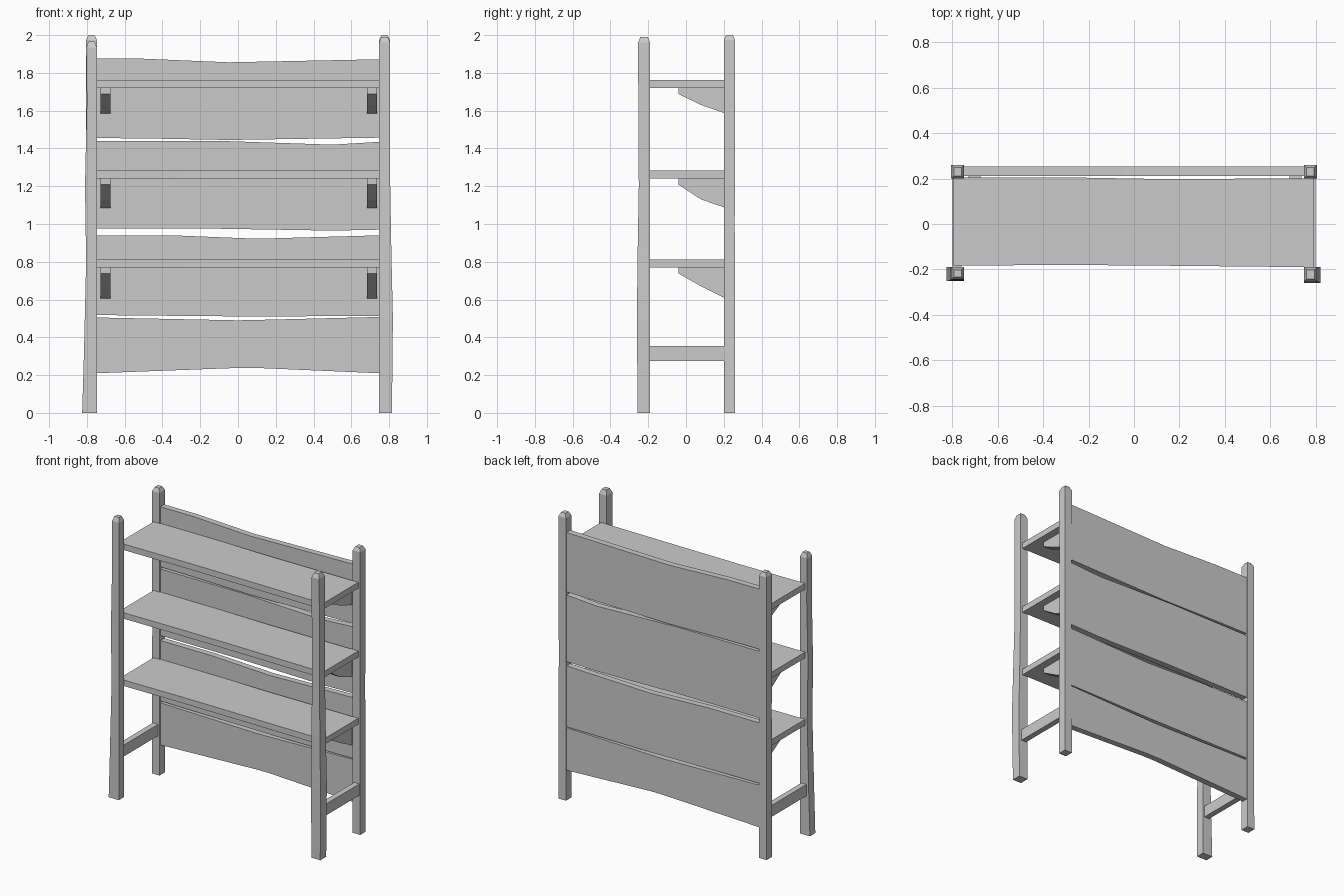
import bpy, bmesh

cube = bpy.data.objects.get("Cube")
if cube:
    bpy.data.objects.remove(cube)

wood = bpy.data.materials.new("grey_wood")
wood.use_nodes = True
GREY = (0.6, 0.6, 0.6, 1)
wood.diffuse_color = GREY
wood.node_tree.nodes["Principled BSDF"].inputs["Base Color"].default_value = GREY


def finish(name, bm):
    bmesh.ops.recalc_face_normals(bm, faces=bm.faces)
    mesh = bpy.data.meshes.new(name)
    bm.to_mesh(mesh)
    bm.free()
    mesh.materials.append(wood)
    bpy.context.collection.objects.link(bpy.data.objects.new(name, mesh))


def loft(name, rings):
    """Skin matching rings of points and cap both ends."""
    bm = bmesh.new()
    loops = [[bm.verts.new(p) for p in ring] for ring in rings]
    n = len(loops[0])
    for a, b in zip(loops, loops[1:]):
        for i in range(n):
            j = (i + 1) % n
            bm.faces.new((a[i], a[j], b[j], b[i]))
    bm.faces.new(loops[0])
    bm.faces.new(loops[-1])
    finish(name, bm)


def rect_z(x0, x1, y0, y1, z):
    return [(x0, y0, z), (x1, y0, z), (x1, y1, z), (x0, y1, z)]


def rect_x(x, y0, y1, z0, z1):
    return [(x, y0, z0), (x, y1, z0), (x, y1, z1), (x, y0, z1)]


def post(name, sx, sy, inner_y, top, sections):
    """Post with wavy outer faces (z, outer x, outer y) and a chamfered top."""
    rings = [rect_z(sx * 0.747, sx * ox, sy * inner_y, sy * oy, z)
             for z, ox, oy in sections]
    _, ox, oy = sections[-1]
    c = 0.012
    rings.append(rect_z(sx * (0.747 + c), sx * (ox - c),
                        sy * (inner_y + c), sy * (oy - c), top))
    loft(name, rings)


# Four posts
post("front_right_post", -1, -1, 0.19, 1.965,
     [(0, .825, .25), (.3, .816, .25), (.8, .804, .248), (1.2, .81, .246),
      (1.65, .80, .247), (1.935, .804, .245)])
post("front_left_post", 1, -1, 0.19, 1.99,
     [(0, .815, .256), (.5, .82, .26), (.85, .812, .256), (1.2, .806, .25),
      (1.6, .806, .252), (1.96, .805, .254)])
for side, sx in (("left", 1), ("right", -1)):
    post(f"back_{side}_post", sx, 1, 0.2, 2.0,
         [(0, .805, .26), (1, .803, .258), (1.975, .804, .26)])
    # Low side rail
    loft(f"{side}_side_rail", [rect_x(sx * x, -.20, .21, .275, .355)
                               for x in (.758, .798)])

# Uneven back boards: (x, bottom, top)
boards = [
    [(-.75, .21, .505), (0, .238, .49), (.1, .238, .492), (.75, .21, .508)],
    [(-.75, .518, .94), (-.35, .514, .94), (.1, .51, .922), (.75, .514, .94)],
    [(-.75, .975, 1.44), (-.1, .975, 1.44), (.5, .965, 1.42), (.75, .97, 1.435)],
    [(-.75, 1.455, 1.875), (-.5, 1.453, 1.875), (-.05, 1.445, 1.856),
     (.75, 1.457, 1.872)],
]
for i, sections in enumerate(boards):
    loft(f"back_board_{i + 1}", [rect_x(x, .21, .253, lo, hi)
                                 for x, lo, hi in sections])

# Shelves with slightly wavy long edges, each on two curved brackets
shelves = [(.77, .67, .605), (1.24, 1.13, 1.085), (1.72, 1.63, 1.585)]
for i, (z, mid, low) in enumerate(shelves):
    loft(f"shelf_{i + 1}", [rect_x(x, front, back, z, z + .042)
                            for x, front, back in ((-.793, -.183, .205), (-.3, -.18, .205),
                                                   (.1, -.183, .198), (.79, -.19, .2))])
    for side, x in (("left", .71), ("right", -.702)):
        outline = [(-.04, z), (-.04, z - .032), (.08, mid), (.21, low), (.21, z)]
        loft(f"{side}_bracket_{i + 1}", [[(x + dx, y, h) for y, h in outline]
                                         for dx in (-.026, .026)])
